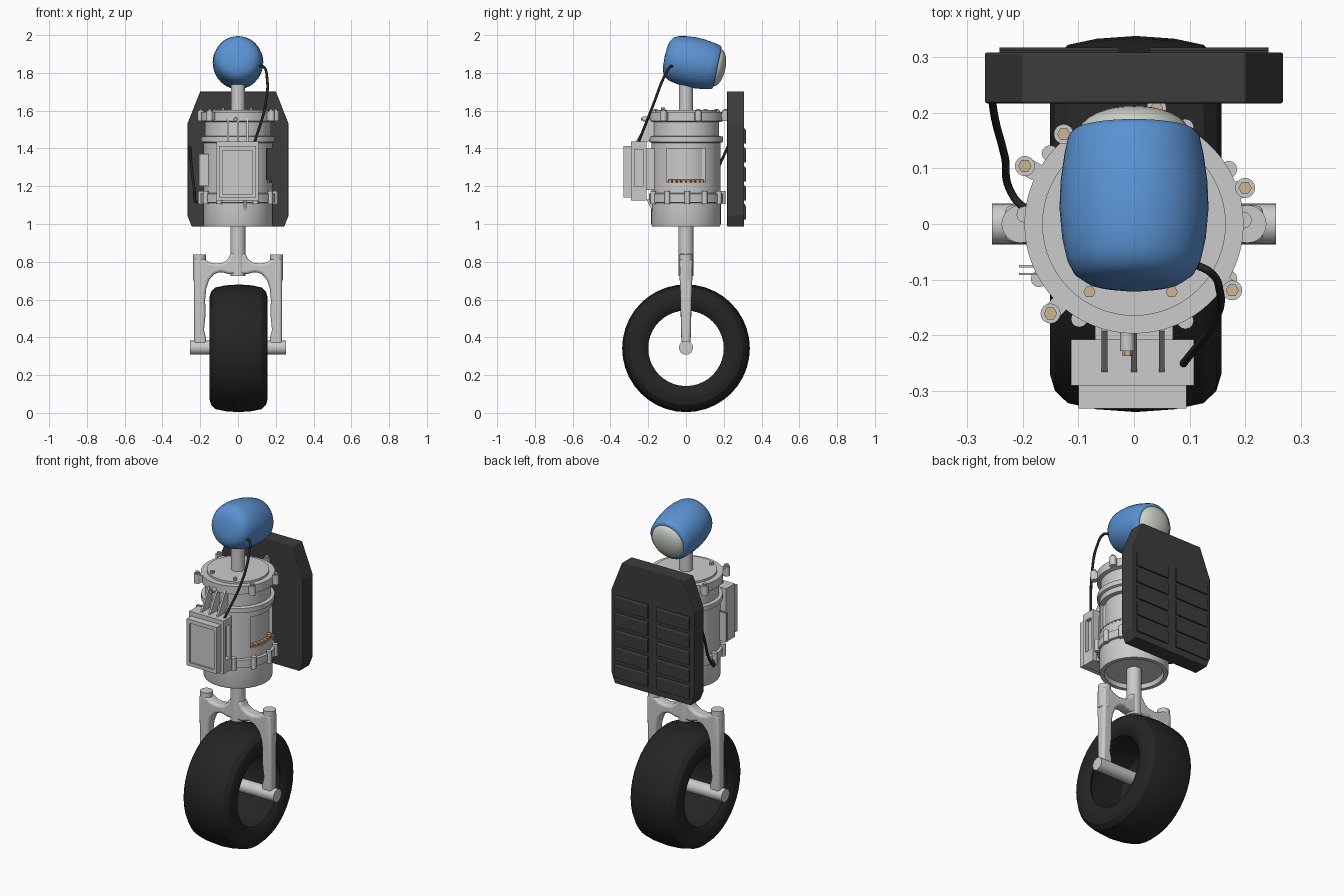
import bpy, bmesh
from math import sin, cos, pi, radians
from mathutils import Matrix, Vector

if "Cube" in bpy.data.objects:
    bpy.data.objects.remove(bpy.data.objects["Cube"])


def material(name, rgb):
    m = bpy.data.materials.new(name)
    m.diffuse_color = (*rgb, 1)
    m.use_nodes = True
    m.node_tree.nodes["Principled BSDF"].inputs["Base Color"].default_value = m.diffuse_color
    return m


RUBBER = material("rubber", (0.018, 0.018, 0.018))
CHARCOAL = material("charcoal", (0.045, 0.045, 0.045))
BLUE = material("blue_paint", (0.1, 0.29, 0.65))
LENS = material("lens", (0.6, 0.63, 0.55))
BRASS = material("brass", (0.62, 0.47, 0.28))
COPPER = material("copper", (0.65, 0.32, 0.14))


def finish(name, bm, mat=None, smooth=35, bevel=0, matrix=None):
    bmesh.ops.recalc_face_normals(bm, faces=bm.faces)
    me = bpy.data.meshes.new(name)
    bm.to_mesh(me)
    bm.free()
    if matrix:
        me.transform(matrix)
    ob = bpy.data.objects.new(name, me)
    bpy.context.collection.objects.link(ob)
    if mat:
        me.materials.append(mat)
    if bevel:
        b = ob.modifiers.new("bevel", 'BEVEL')
        b.width, b.segments, b.limit_method = bevel, 3, 'ANGLE'
    if smooth:
        bpy.context.view_layer.objects.active = ob
        ob.select_set(True)
        bpy.ops.object.shade_smooth_by_angle(angle=radians(smooth))
        ob.select_set(False)
    return ob


def lathe(name, profile, seg=48, mat=None, matrix=None, closed=False, smooth=35):
    """Revolve (radius, height) points around z."""
    bm = bmesh.new()
    rings = []
    for r, z in profile:
        if r < 1e-5:
            rings.append([bm.verts.new((0, 0, z))] * seg)
        else:
            rings.append([bm.verts.new((r * cos(2 * pi * i / seg), r * sin(2 * pi * i / seg), z))
                          for i in range(seg)])
    pairs = list(zip(rings, rings[1:])) + ([(rings[-1], rings[0])] if closed else [])
    for a, b in pairs:
        for i in range(seg):
            j = (i + 1) % seg
            bm.faces.new(list(dict.fromkeys((a[i], a[j], b[j], b[i]))))
    return finish(name, bm, mat, smooth, 0, matrix)


def rod(name, a, b, r, seg=24, mat=None):
    a, b = Vector(a), Vector(b)
    m = Matrix.Translation(a) @ (b - a).to_track_quat('Z', 'Y').to_matrix().to_4x4()
    return lathe(name, [(0, 0), (r, 0), (r, (b - a).length), (0, (b - a).length)], seg, mat, m)


def box(name, lo, hi, mat=None, bevel=0, matrix=None):
    bm = bmesh.new()
    bmesh.ops.create_cube(bm, size=1)
    for v in bm.verts:
        v.co = [l + (c + 0.5) * (h - l) for c, l, h in zip(v.co, lo, hi)]
    return finish(name, bm, mat, 0, bevel, matrix)


def prism(name, pts, d0, d1, axis='y', mat=None, bevel=0, shape=None, smooth=0):
    """Extrude an outline in the xz (axis y) or yz (axis x) plane."""
    bm = bmesh.new()
    put = (lambda p, d: (p[0], d, p[1])) if axis == 'y' else (lambda p, d: (d, p[0], p[1]))
    f = bm.faces.new([bm.verts.new(put(p, d0)) for p in pts])
    ext = bmesh.ops.extrude_face_region(bm, geom=[f])['geom']
    for v in ext:
        if isinstance(v, bmesh.types.BMVert):
            v.co['xyz'.index(axis)] = d1
    if shape:
        for v in bm.verts:
            shape(v.co)
    return finish(name, bm, mat, smooth, bevel)


def cut(target, lo, hi):
    cutter = box(target.name + "_cutter", lo, hi)
    cutter.hide_render = True
    cutter.hide_set(True)
    m = target.modifiers.new("cut", 'BOOLEAN')
    m.operation, m.object, m.solver = 'DIFFERENCE', cutter, 'EXACT'


def cable(name, pts, r):
    cu = bpy.data.curves.new(name, 'CURVE')
    cu.dimensions, cu.bevel_depth, cu.bevel_resolution, cu.use_fill_caps = '3D', r, 3, True
    sp = cu.splines.new('BEZIER')
    sp.bezier_points.add(len(pts) - 1)
    for p, co in zip(sp.bezier_points, pts):
        p.co = co
        p.handle_left_type = p.handle_right_type = 'AUTO'
    cu.materials.append(RUBBER)
    bpy.context.collection.objects.link(bpy.data.objects.new(name, cu))


# Tyre: hollow ring with rounded shoulders
half = [(0.2, 0.13), (0.215, 0.143), (0.25, 0.154), (0.27, 0.154), (0.3, 0.145),
        (0.322, 0.122), (0.333, 0.07), (0.338, 0.0)]
inner = [(0.222, 0.1), (0.228, 0), (0.222, -0.1)]
tyre = half + [(r, -x) for r, x in half[-2::-1]] + inner[::-1]
lathe("tyre", tyre, 40, RUBBER, Matrix.Translation((0.003, 0, 0.342)) @ Matrix.Rotation(pi / 2, 4, 'Y'),
      closed=True, smooth=25)
rod("axle", (-0.255, 0, 0.345), (0.255, 0, 0.345), 0.037)


# Fork: arched outline, thinner towards the axle
def taper(co):
    co.y *= 0.7 + 0.3 * min(1, max(0, (co.z - 0.35) / 0.4))


side = [(0.04, 0.845), (0.05, 0.815), (0.08, 0.795), (0.12, 0.79), (0.155, 0.797), (0.175, 0.815),
        (0.232, 0.815), (0.234, 0.35), (0.165, 0.35), (0.17, 0.4), (0.18, 0.44), (0.172, 0.52),
        (0.174, 0.6), (0.168, 0.66), (0.152, 0.705), (0.125, 0.735), (0.09, 0.747), (0.05, 0.735)]
prism("fork", side + [(-x, z) for x, z in side[::-1]], -0.034, 0.034, bevel=0.014, shape=taper, smooth=50)
for s in (-1, 1):
    rod("fork_post", (s * 0.204, 0, 0.7), (s * 0.204, 0, 0.838), 0.034)
rod("fork_stem", (0, 0, 0.725), (0, 0, 1.02), 0.04)

# Motor housing
body = lathe("body", [(0, 1.01), (0.15, 1.01), (0.158, 0.987), (0.18, 0.987), (0.184, 1.0), (0.184, 1.112),
                      (0.196, 1.115), (0.196, 1.16), (0.182, 1.163), (0.182, 1.43), (0.195, 1.435),
                      (0.195, 1.462), (0.176, 1.466), (0.176, 1.54), (0.197, 1.545), (0.197, 1.592),
                      (0.165, 1.592), (0.165, 1.604), (0, 1.604)], 64, smooth=30)
cut(body, (0.13, -0.1, 1.22), (0.3, 0.1, 1.4))
lathe("window_core", [(0.0, 1.21), (0.155, 1.21), (0.155, 1.41), (0, 1.41)], 48)
for i in range(8):
    a = (i - 3.5) * 0.145
    box("coil", (-0.01, -0.01, 1.215), (0.014, 0.01, 1.235), COPPER, 0.004,
        Matrix.Rotation(a, 4, 'Z') @ Matrix.Translation((0.165, 0, 0)))

# Lugs and bolts around the flanges
for deg, r in ((152, 0.222), (18, 0.21), (-34, 0.213), (227, 0.22), (79, 0.212), (128, 0.205)):
    a = radians(deg)
    x, y = r * cos(a), r * sin(a)
    rod("top_lug", (x, y, 1.545), (x, y, 1.6), 0.018, 16)
    rod("top_bolt", (x, y, 1.6), (x, y, 1.61), 0.012, 6, BRASS)
    box("lug_web", (0.17, -0.016, 1.55), (r, 0.016, 1.592), matrix=Matrix.Rotation(a, 4, 'Z'))
for deg in (2, 30, -30, -62, 62, 100, 140, 175, 210, 240):
    a = radians(deg)
    rod("lower_lug", (0.197 * cos(a), 0.197 * sin(a), 1.105), (0.197 * cos(a), 0.197 * sin(a), 1.175), 0.015, 12)
for x in (-0.08, 0.068):
    rod("cap_bolt", (x, -0.122, 1.6), (x, -0.122, 1.618), 0.011, 6, BRASS)
rod("neck", (0, 0, 1.59), (0, 0, 1.8), 0.038)

# Control box in front, with its braces
back = box("box_back", (-0.113, -0.29, 1.125), (0.108, -0.208, 1.437))
cut(back, (0.085, -0.272, 1.2), (0.2, -0.226, 1.395))
face = box("box_front", (-0.1, -0.332, 1.14), (0.094, -0.288, 1.412))
cut(face, (-0.082, -0.4, 1.16), (0.076, -0.322, 1.39))
for x in (-0.053, 0.0, 0.05):
    prism("upper_brace", [(-0.17, 1.56), (-0.192, 1.56), (-0.27, 1.43), (-0.21, 1.43), (-0.17, 1.47)],
          x - 0.005, x + 0.005, 'x')
box("box_mount", (-0.07, -0.21, 1.18), (0.07, -0.15, 1.4))
prism("lower_brace", [(-0.17, 1.13), (-0.21, 1.13), (-0.17, 1.055)], 0.03, 0.045, 'x')
rod("fitting", (-0.012, -0.19, 1.555), (-0.012, -0.228, 1.555), 0.013, 12)
rod("fitting_tip", (-0.012, -0.228, 1.555), (-0.012, -0.237, 1.555), 0.009, 6, BRASS)
for y in (-0.076, -0.09):
    box("side_pin", (-0.207, y - 0.002, 1.2), (-0.15, y + 0.002, 1.37))

# Back panel with two columns of slats
outline = [(0.2, 1.702), (0.268, 1.53), (0.268, 1.045), (0.245, 0.987)]
prism("back_panel", outline + [(-x, z) for x, z in outline[::-1]], 0.217, 0.308, mat=CHARCOAL, bevel=0.004)
for i in range(5):
    z = 1.505 - i * 0.1
    for lo, hi in ((-0.242, -0.028), (0.028, 0.242)):
        prism("slat", [(0.3, z), (0.312, z), (0.317, z - 0.01), (0.317, z - 0.08), (0.3, z - 0.08)],
              lo, hi, 'x', CHARCOAL)
rod("panel_mount", (0.04, 0.15, 1.57), (0.04, 0.23, 1.57), 0.016, 12)

# Head: rounded barrel, tipped forward, with a domed lens
tilt = Matrix.Translation((0, 0.028, 1.857)) @ Matrix.Rotation(radians(-102), 4, 'X')
head = [(0, -0.144), (0.05, -0.142), (0.085, -0.134), (0.108, -0.118), (0.12, -0.095), (0.129, -0.055),
        (0.134, 0.0), (0.132, 0.05), (0.125, 0.1), (0.118, 0.132), (0.11, 0.141), (0.1, 0.141), (0, 0.141)]
lathe("head", head, 40, BLUE, tilt, smooth=60)
dome = [(0.1 * cos(radians(t)), 0.138 + 0.046 * sin(radians(t))) for t in range(0, 91, 10)]
lathe("lens", dome, 32, LENS, tilt, smooth=60)

# Cables
cable("head_cable", [(0.115, -0.075, 1.835), (0.135, -0.085, 1.832), (0.154, -0.12, 1.77), (0.147, -0.17, 1.64),
                     (0.088, -0.252, 1.432)], 0.007)
cable("panel_cable", [(-0.255, 0.222, 1.41), (-0.25, 0.19, 1.34), (-0.232, 0.12, 1.19), (-0.217, 0.05, 1.115),
                      (-0.185, 0.02, 1.145)], 0.007)
